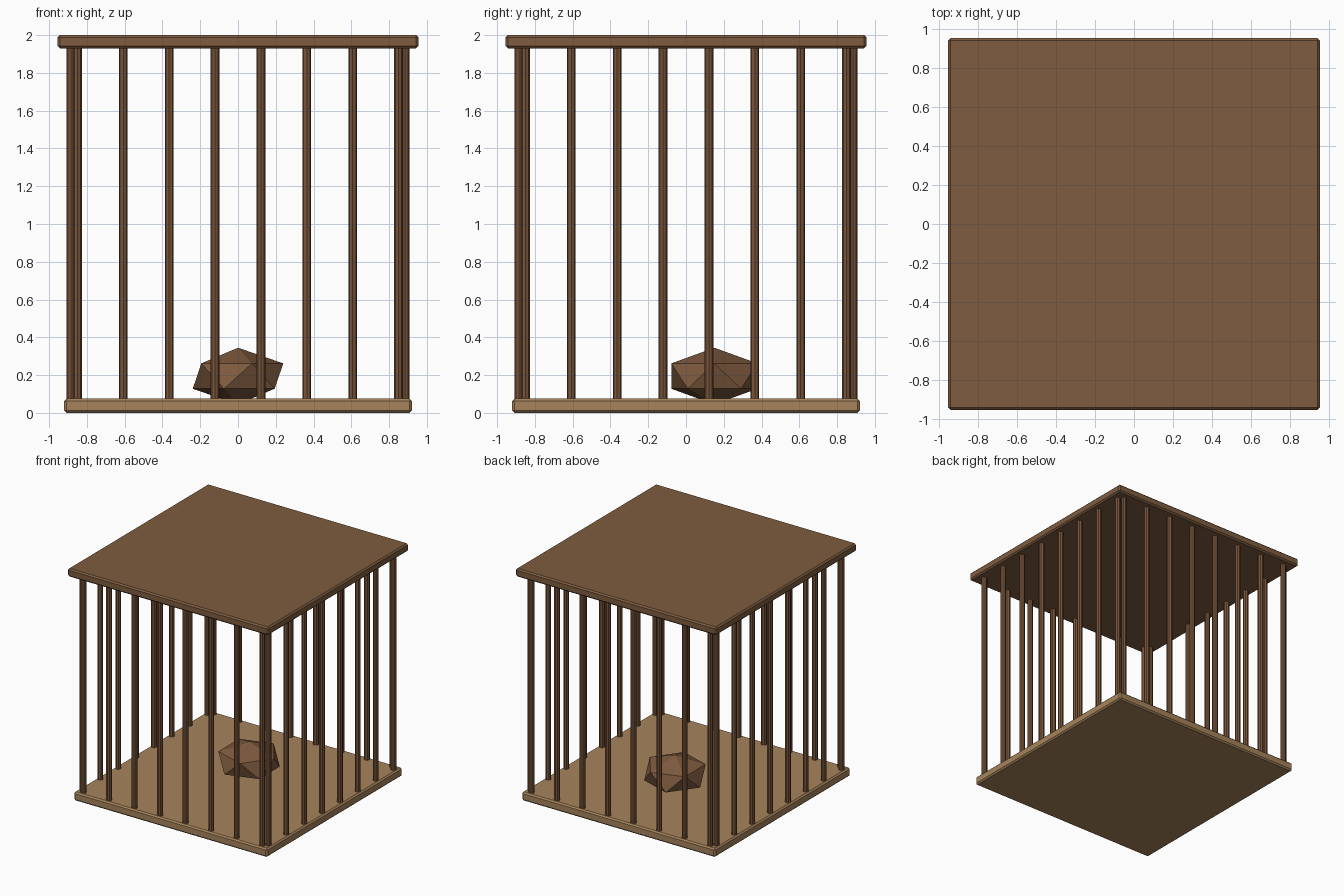
import bpy

cube = bpy.data.objects.get("Cube")
if cube:
    bpy.data.objects.remove(cube, do_unlink=True)


def make_material(name, rgb):
    mat = bpy.data.materials.new(name)
    mat.use_nodes = True
    mat.diffuse_color = (*rgb, 1)
    bsdf = mat.node_tree.nodes["Principled BSDF"]
    bsdf.inputs["Base Color"].default_value = (*rgb, 1)
    bsdf.inputs["Roughness"].default_value = 0.9
    return mat


dark_wood = make_material("dark wood", (0.209, 0.107, 0.050))
bar_wood = make_material("bar wood", (0.195, 0.092, 0.044))
light_wood = make_material("light wood", (0.381, 0.227, 0.105))
rock_brown = make_material("rock brown", (0.209, 0.102, 0.048))


def finish(name, mat):
    obj = bpy.context.object
    obj.name = name
    obj.data.materials.append(mat)
    return obj


def slab(name, half_width, bottom, top, mat):
    """Square board with chamfered edges."""
    bpy.ops.mesh.primitive_cube_add(size=2, location=(0, 0, (bottom + top) / 2))
    obj = finish(name, mat)
    obj.scale = (half_width, half_width, (top - bottom) / 2)
    bpy.ops.object.transform_apply(location=False, rotation=False, scale=True)
    bevel = obj.modifiers.new("chamfer", "BEVEL")
    bevel.width = 0.012
    bevel.segments = 1


def bar(name, x, y):
    """Thin faceted upright between floor and roof."""
    bpy.ops.mesh.primitive_cylinder_add(
        vertices=8, radius=0.023, depth=1.9, location=(x, y, 1.0))
    finish(name, bar_wood)


# Floor and roof boards
slab("floor", 0.92, 0, 0.075, light_wood)
slab("roof", 0.955, 1.93, 2.0, dark_wood)

# Eight bars along each of the four sides
COUNT, SPAN, EDGE = 8, 0.85, 0.885
for i in range(COUNT):
    t = -SPAN + 2 * SPAN * i / (COUNT - 1)
    bar(f"front_bar_{i + 1}", t, -EDGE)
    bar(f"back_bar_{i + 1}", t, EDGE)
    bar(f"left_bar_{i + 1}", EDGE, t)
    bar(f"right_bar_{i + 1}", -EDGE, t)

# Faceted, flattened boulder resting on the floor
bpy.ops.mesh.primitive_ico_sphere_add(subdivisions=1, radius=1, location=(0, 0.15, 0.195))
boulder = finish("boulder", rock_brown)
boulder.scale = (0.268, 0.268, 0.15)
